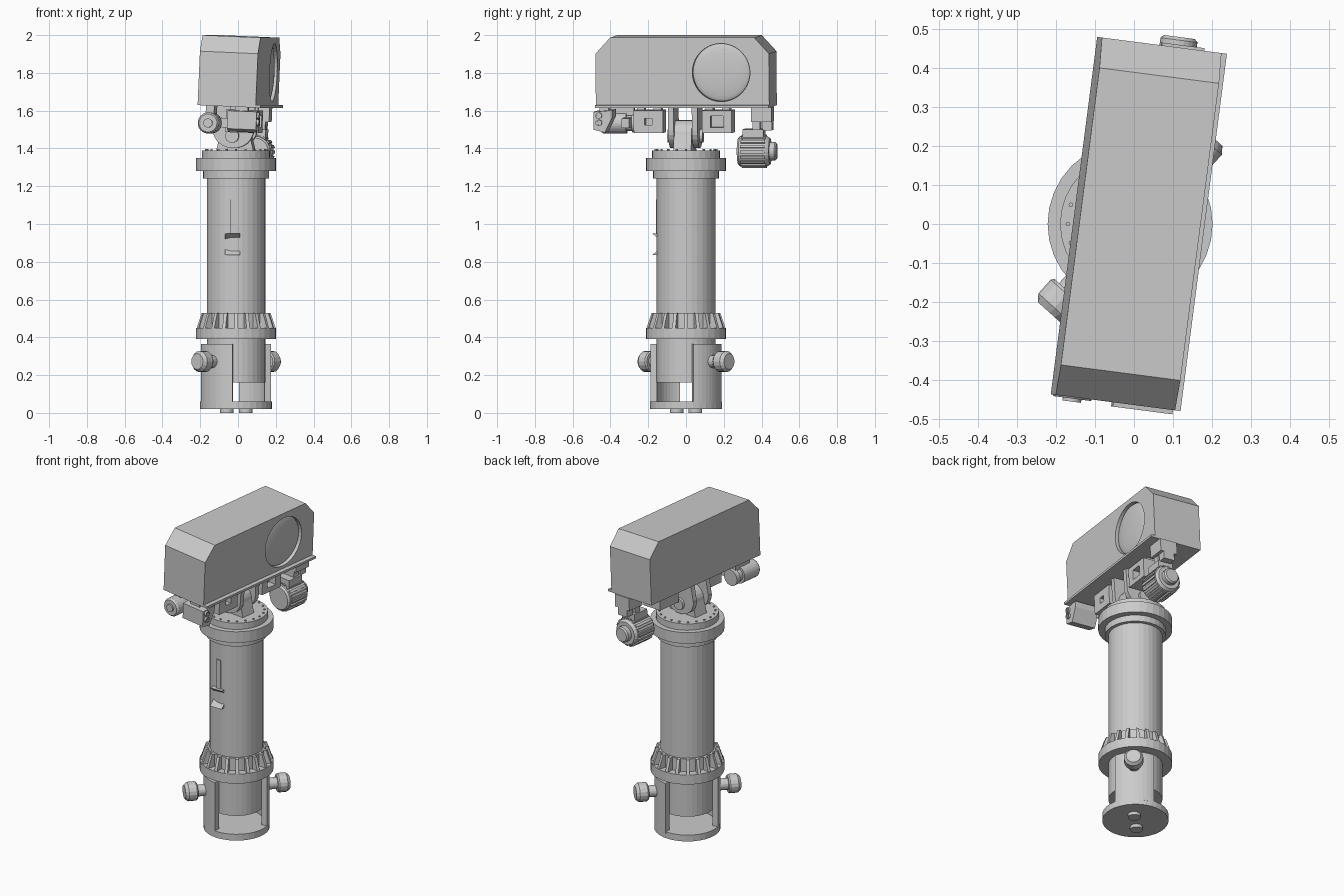
import bpy, bmesh
from math import sin, cos, pi, radians
from mathutils import Matrix, Vector

if "Cube" in bpy.data.objects:
    bpy.data.objects.remove(bpy.data.objects["Cube"])

COL = Matrix.Translation((-0.01, 0, 0))          # column frame
HEAD = (Matrix.Translation((0.0125, 0, 1.63)) @ Matrix.Rotation(radians(-7.4), 4, 'Z')
        @ Matrix.Rotation(radians(2.5), 4, 'Y'))  # turned and rolled head frame
YAW = COL @ Matrix.Rotation(radians(-7.4), 4, 'Z')


def finish(name, bm, M):
    bmesh.ops.recalc_face_normals(bm, faces=bm.faces)
    me = bpy.data.meshes.new(name)
    bm.to_mesh(me)
    bm.free()
    ob = bpy.data.objects.new(name, me)
    bpy.context.collection.objects.link(ob)
    ob.matrix_world = M
    return ob


def lathe(name, prof, M=COL, a0=0, a1=360, n=32):
    """Spin a closed (radius, z) profile; partial sweeps get end caps."""
    bm = bmesh.new()
    full = a1 - a0 == 360
    rings = []
    for i in range(n if full else n + 1):
        a = radians(a0 + (a1 - a0) * i / n)
        rings.append([bm.verts.new((r * cos(a), r * sin(a), z)) for r, z in prof])
    k = len(prof)
    for i in range(n):
        A, B = rings[i], rings[(i + 1) % len(rings)]
        for j in range(k):
            bm.faces.new((A[j], A[(j + 1) % k], B[(j + 1) % k], B[j]))
    if not full:
        bm.faces.new(rings[0])
        bm.faces.new(rings[-1])
    bmesh.ops.remove_doubles(bm, verts=bm.verts, dist=1e-5)
    bmesh.ops.dissolve_degenerate(bm, edges=bm.edges, dist=1e-5)
    return finish(name, bm, M)


def prism(name, pts, axis, lo, hi, M):
    """Extrude a 2D outline along x (pts = y,z) or y (pts = x,z)."""
    bm = bmesh.new()
    put = (lambda p, t: (t, p[0], p[1])) if axis == 'x' else (lambda p, t: (p[0], t, p[1]))
    A = [bm.verts.new(put(p, lo)) for p in pts]
    B = [bm.verts.new(put(p, hi)) for p in pts]
    bm.faces.new(A)
    bm.faces.new(B)
    for i in range(len(pts)):
        j = (i + 1) % len(pts)
        bm.faces.new((A[i], A[j], B[j], B[i]))
    return finish(name, bm, M)


def box(name, x, y, z, M=HEAD):
    return prism(name, [(y[0], z[0]), (y[1], z[0]), (y[1], z[1]), (y[0], z[1])], 'x', x[0], x[1], M)


def along(M, loc, d):
    """Frame whose z axis points along d."""
    return M @ Matrix.Translation(loc) @ Vector(d).to_track_quat('Z', 'Y').to_matrix().to_4x4()


def rod(name, steps, M, n=24):
    """Solid turned part from stepped (radius, z) points."""
    return lathe(name, [(0, steps[0][1])] + steps + [(0, steps[-1][1])], M, n=n)


def cut(ob, cutter):
    m = ob.modifiers.new('cut', 'BOOLEAN')
    m.object = cutter
    m.solver = 'EXACT'
    bpy.context.view_layer.objects.active = ob
    bpy.ops.object.modifier_apply(modifier=m.name)
    bpy.data.objects.remove(cutter)


# ---- column tube with stepped flanges
rod('column', [(.155, .16), (.155, .39), (.212, .39), (.212, .45), (.165, .45), (.165, .53),
               (.155, .53), (.155, 1.24), (.175, 1.24), (.175, 1.28), (.212, 1.28),
               (.212, 1.35), (.18, 1.35), (.18, 1.39)], COL, 32)
for i in range(20):
    prism('flange_rib', [(.15, .445), (.21, .445), (.182, .53), (.15, .53)], 'y', -.009, .009,
          COL @ Matrix.Rotation(2 * pi * i / 20, 4, 'Z'))
    rod('flange_bolt', [(.006, 1.385), (.006, 1.396)],
        COL @ Matrix.Rotation(2 * pi * i / 20, 4, 'Z') @ Matrix.Translation((.16, 0, 0)), 6)

# ---- base cup: floor plate, two wall segments, feet, clamp knobs
rod('base_plate', [(.19, .02), (.19, .06)], COL, 32)
for a in (12, 192):
    lathe('base_wall', [(.155, .05), (.19, .05), (.19, .365), (.155, .365)], COL, a, a + 72, 10)
for s in (-1, 1):
    rod('foot', [(.036, 0), (.036, .025)], COL @ Matrix.Translation((s * .05, s * .05, 0)))
    d = (s * cos(radians(48)), s * sin(radians(48)), 0)
    rod('clamp_knob', [(.034, .15), (.034, .235), (.05, .235), (.056, .243), (.056, .29), (.042, .308)],
        along(COL, (0, 0, .272), d), 16)

# ---- small ledges on the tube front
prism('upper_ledge', [(-.14, .95), (-.18, .95), (-.14, .918)], 'x', -.06, .02, COL)
prism('lower_ledge', [(-.14, .835), (-.18, .835), (-.14, .868)], 'x', -.06, .02, COL)
box('tube_strip', (-.03, .0), (-.16, -.14), (.95, 1.13), COL)

# ---- tilt joint: lug on the column, fork plates and pin on the head
arc = [radians(180 * i / 12) for i in range(13)]
prism('tilt_lug', [(-.1, 1.385), (.1, 1.385)] + [(.08 * cos(a), 1.47 + .08 * sin(a)) for a in arc],
      'y', -.055, .04, YAW)
for y in (-.085, .042):
    prism('fork_plate', [(-.11, .01), (-.13, -.13)] + [(-.11 * cos(a) - .022, -.13 - .1 * sin(a)) for a in arc]
          + [(.09, .01)], 'y', y, y + .03, HEAD)
rod('tilt_pin', [(.036, -.1), (.036, .088)], along(HEAD, (-.025, 0, -.165), (0, 1, 0)))

# ---- head housing with chamfered ends, base lip and domed window
housing = prism('head_housing', [(-.463, 0), (.463, 0), (.463, .278), (.385, .363), (-.385, .363), (-.463, .278)],
                'x', -.168, .142, HEAD)
win = along(HEAD, (.142, .207, .178), (1, 0, 0))
cut(housing, rod('window_cutter', [(.154, -.03), (.154, .05)], win, 40))
rod('window_dome', [(.154, -.031)] + [(.152 * cos(t * pi / 16), -.022 + .02 * sin(t * pi / 16))
                                      for t in range(8)], win, 40)
box('head_lip', (-.168, .168), (-.463, .463), (-.008, .006))

# ---- two square sensor blocks facing the window side
for name, y0, y1, h in (('front_sensor', -.268, -.112, .02), ('rear_sensor', .097, .255, .034)):
    b = box(name, (-.04, .09), (y0, y1), (-.145, -.025))
    c = (y0 + y1) / 2
    cut(b, box('sensor_cutter', (.04, .12), (c - h, c + h), (-.085 - h * .9, -.085 + h * .9)))
    for y in (c - .045, c + .045):
        box(name + '_mount', (-.02, .06), (y - .02, y + .02), (-.03, 0))

# ---- twin-lens unit at the front
prism('twin_lens_body', [(-.474, -.03), (-.474, -.125), (-.415, -.14), (-.375, -.06), (-.375, -.022)],
      'x', -.005, .15, HEAD)
for z in (-.05, -.088):
    rod('small_lens', [(.017, 0), (.017, .016), (.01, .016), (.01, .01)], along(HEAD, (.146, -.446, z), (1, 0, 0)), 16)
box('twin_lens_mount', (.03, .1), (-.45, -.4), (-.03, 0))

# ---- round lamp beside it
rod('round_lamp', [(.05, -.27), (.05, -.3), (.042, -.3), (.042, -.33), (.056, -.33), (.056, -.455),
                   (.048, -.467), (.024, -.467), (.024, -.475)], along(HEAD, (-.108, 0, -.1), (0, 1, 0)))
box('lamp_mount', (-.13, -.085), (-.41, -.29), (-.06, 0))
box('lamp_arm', (-.1, .03), (-.34, -.3), (-.12, -.07))

# ---- finned drive at the rear with its hanger
mot = along(HEAD, (.052, 0, -.243), (0, 1, 0))
rod('rear_drive', [(.07, .285), (.08, .295), (.08, .44), (.07, .455), (.048, .455), (.048, .482), (.04, .49)], mot)
for i in range(18):
    a = 2 * pi * i / 18
    box('drive_fin', (.07, .088), (-.008, .008), (.305, .435), mot @ Matrix.Rotation(a, 4, 'Z'))
box('drive_saddle', (.005, .1), (.315, .425), (-.185, -.125))
box('drive_hanger', (.015, .09), (.365, .405), (-.15, -.01))
box('drive_hanger_block', (.0, .11), (.36, .47), (-.085, -.008))
box('drive_hanger_tail', (.02, .09), (.42, .47), (-.13, -.08))
